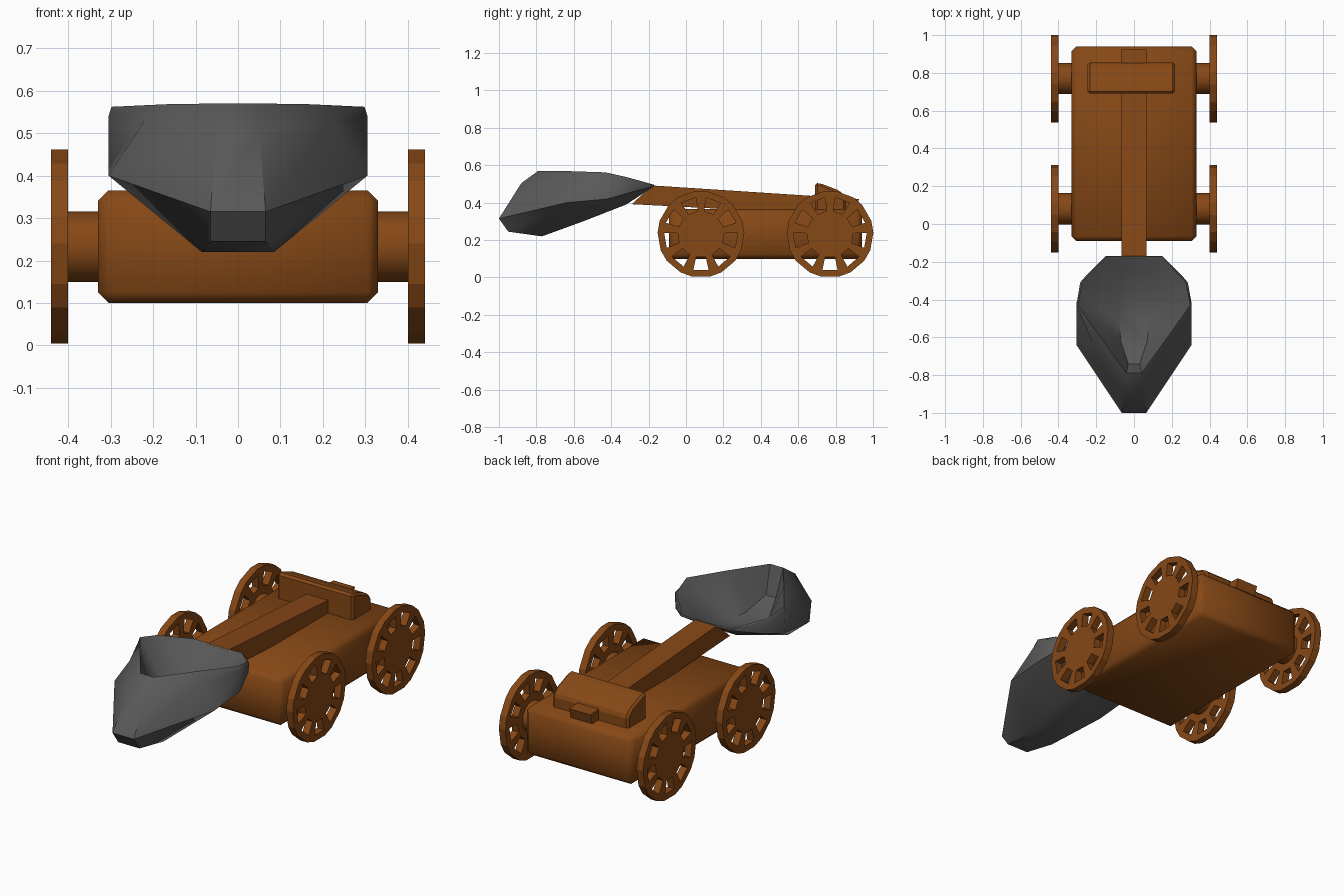
import bpy, bmesh
from math import sin, cos, radians, pi
from mathutils import Matrix

if "Cube" in bpy.data.objects:
    bpy.data.objects.remove(bpy.data.objects["Cube"])


def material(name, color):
    m = bpy.data.materials.new(name)
    m.diffuse_color = (*color, 1)
    m.use_nodes = True
    m.node_tree.nodes["Principled BSDF"].inputs["Base Color"].default_value = m.diffuse_color
    return m


WOOD = material("wood", (0.24, 0.065, 0.008))
IRON = material("iron", (0.10, 0.10, 0.10))


def finish(bm, name, mat, smooth=None, bevel=0):
    bmesh.ops.recalc_face_normals(bm, faces=bm.faces)
    if bevel:
        bmesh.ops.bevel(bm, geom=bm.edges[:], offset=bevel, segments=1, affect='EDGES')
    me = bpy.data.meshes.new(name)
    bm.to_mesh(me)
    bm.free()
    ob = bpy.data.objects.new(name, me)
    bpy.context.collection.objects.link(ob)
    me.materials.append(mat)
    if smooth:
        bpy.ops.object.select_all(action='DESELECT')
        ob.select_set(True)
        bpy.context.view_layer.objects.active = ob
        bpy.ops.object.shade_smooth_by_angle(angle=radians(smooth))
    return ob


def side_profile(name, pts, x0, x1, bevel=0, smooth=None):
    """Extrude a (y, z) outline along x."""
    bm = bmesh.new()
    a = [bm.verts.new((x0, y, z)) for y, z in pts]
    b = [bm.verts.new((x1, y, z)) for y, z in pts]
    bm.faces.new(a)
    bm.faces.new(b[::-1])
    for i in range(len(pts)):
        j = (i + 1) % len(pts)
        bm.faces.new((a[i], a[j], b[j], b[i]))
    return finish(bm, name, WOOD, smooth, bevel)


# Chassis with softened edges
side_profile("chassis", [(-.09, .10), (.94, .10), (.94, .365), (-.09, .365)],
             -.33, .33, bevel=.025, smooth=60)

# Throwing arm and the pivot block it passes through
side_profile("arm", [(-.18, .492), (.925, .42), (.90, .33), (-.29, .392)], -.065, .065)
side_profile("pivot_block", [(.69, .34), (.69, .505), (.72, .503), (.82, .465), (.855, .43), (.855, .34)],
             -.245, .217, bevel=.012)


# Axles and windowed wheels
def wheel(name, x, y, z):
    bm = bmesh.new()
    n, half = 9, 12
    angles = [radians(-90 + 360 / n * k + s * half) for k in range(n) for s in (-1, 1)]
    rings = [[bm.verts.new((x - .02, y + r * cos(t), z + r * sin(t))) for t in angles]
             for r in (.125, .197, .232)]
    inner, mid, outer = rings
    faces = [bm.faces.new(inner)]
    for i in range(2 * n):
        j = (i + 1) % (2 * n)
        faces.append(bm.faces.new((mid[i], mid[j], outer[j], outer[i])))
        if i % 2:  # spoke; even sectors stay open as windows
            faces.append(bm.faces.new((inner[i], inner[j], mid[j], mid[i])))
    bmesh.ops.recalc_face_normals(bm, faces=bm.faces)
    ext = bmesh.ops.extrude_face_region(bm, geom=faces, use_keep_orig=True)
    moved = [g for g in ext["geom"] if isinstance(g, bmesh.types.BMVert)]
    bmesh.ops.translate(bm, verts=moved, vec=(.04, 0, 0))
    finish(bm, name, WOOD)


for end, y in (("front", .08), ("back", .77)):
    bm = bmesh.new()
    bmesh.ops.create_cone(bm, cap_ends=True, segments=16, radius1=.083, radius2=.083, depth=.82,
                          matrix=Matrix.Translation((0, y, .232)) @ Matrix.Rotation(pi / 2, 4, 'Y'))
    finish(bm, end + "_axle", WOOD, smooth=30)
    for side, x in (("left", -.42), ("right", .42)):
        wheel(f"{end}_{side}_wheel", x, y, .232)

# Scoop: half rings from front to back, outer bottom up over the rim to the inner floor
half_rings = [
    [(.065, -.95, .245), (.085, -.77, .22), (.08, -.55, .30), (.08, -.32, .39), (.08, -.19, .475)],
    [(.065, -1.0, .315), (.305, -.64, .40), (.305, -.42, .42), (.26, -.28, .46), (.15, -.17, .488)],
    [(.05, -.88, .505), (.22, -.63, .53), (.305, -.43, .54), (.285, -.31, .53), (.15, -.17, .492)],
    [(.04, -.79, .57), (.17, -.61, .568), (.298, -.43, .562), (.275, -.31, .535), (.145, -.172, .496)],
    [(.03, -.74, .42), (.07, -.62, .36), (.08, -.50, .36), (.08, -.36, .40), (.07, -.24, .455)],
]
bm = bmesh.new()
rings = []
for half in half_rings:
    right = [bm.verts.new(p) for p in half]
    left = [bm.verts.new((-x, y, z)) for x, y, z in half]
    rings.append(right + left[::-1])
for a, b in zip(rings, rings[1:]):
    for i in range(10):
        j = (i + 1) % 10
        bm.faces.new((a[i], a[j], b[j], b[i]))
for r in (rings[0], rings[-1]):
    for i in range(4):
        bm.faces.new((r[i], r[i + 1], r[8 - i], r[9 - i]))
finish(bm, "scoop", IRON, smooth=40)
